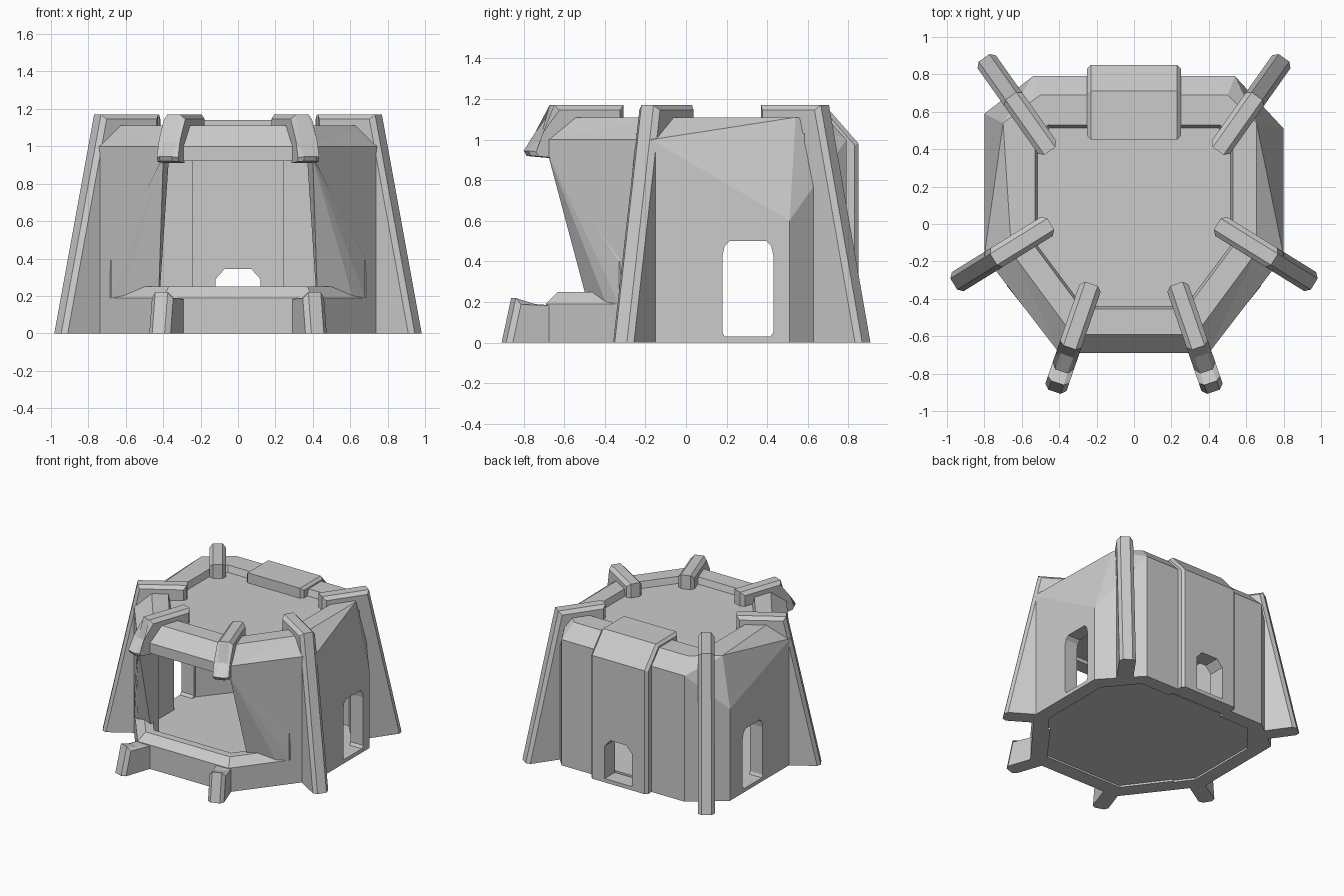
import bpy, bmesh
from mathutils import Vector

if "Cube" in bpy.data.objects:
    bpy.data.objects.remove(bpy.data.objects["Cube"])


def finish(name, bm):
    bmesh.ops.recalc_face_normals(bm, faces=bm.faces[:])
    me = bpy.data.meshes.new(name)
    bm.to_mesh(me)
    bm.free()
    ob = bpy.data.objects.new(name, me)
    bpy.context.collection.objects.link(ob)
    return ob


def loft(name, rings, tri=False):
    """Skin closed rings of equal point count, with end caps."""
    bm = bmesh.new()
    vs = [[bm.verts.new(p) for p in r] for r in rings]
    n = len(rings[0])
    for a, b in zip(vs, vs[1:]):
        for i in range(n):
            j = (i + 1) % n
            bm.faces.new((a[i], a[j], b[j], b[i]))
    bm.faces.new(vs[0][::-1])
    bm.faces.new(vs[-1])
    if tri:
        bmesh.ops.triangulate(bm, faces=[f for f in bm.faces if len(f.verts) == 4])
    return finish(name, bm)


def prism(name, prof, half, origin=(0, 0), d=(1, 0), path=(), bevel=0.025):
    """Upright (s, z) profile along direction d, thickened sideways; path edges are chamfered."""
    d = Vector(d).normalized()
    o, side = Vector(origin), Vector((-d.y, d.x))
    bm = bmesh.new()
    rows = []
    for h in (-half, half):
        rows.append([bm.verts.new((*(o + d * s + side * h), z)) for s, z in prof])
    n = len(prof)
    bm.faces.new(rows[0])
    bm.faces.new(rows[1][::-1])
    for i in range(n):
        j = (i + 1) % n
        bm.faces.new((rows[0][i], rows[1][i], rows[1][j], rows[0][j]))
    if path:
        edges = [bm.edges.get((r[a], r[b])) for r in rows for a, b in zip(path, path[1:])]
        bmesh.ops.bevel(bm, geom=edges, offset=bevel, segments=1, affect='EDGES', profile=0.5)
    return finish(name, bm)


def hull(name, pts):
    bm = bmesh.new()
    for p in pts:
        bm.verts.new(p)
    res = bmesh.ops.convex_hull(bm, input=bm.verts[:])
    junk = [g for g in res["geom_interior"] if isinstance(g, bmesh.types.BMVert)]
    bmesh.ops.delete(bm, geom=junk, context='VERTS')
    bmesh.ops.dissolve_limit(bm, angle_limit=0.01, verts=bm.verts[:], edges=bm.edges[:])
    return finish(name, bm)


def cut(target, cutters):
    for c in cutters:
        c.hide_render = True
        m = target.modifiers.new("cut", 'BOOLEAN')
        m.operation, m.solver, m.object = 'DIFFERENCE', 'EXACT', c
        bpy.context.view_layer.objects.active = target
        bpy.ops.object.modifier_apply(modifier=m.name)


def mirrored(right):
    """Right-hand outline, front to back, completed with its mirror image."""
    return right + [(-p[0], *p[1:]) for p in reversed(right)]


# body shell: walls, sloping eaves, flat rim, sunken roof
base = mirrored([(.40, -.69, 0), (.80, -.17, 0), (.80, .51, 0), (.54, .79, 0)])
base[5] = (-.80, .59, 0)
eave_z = [1, 1, .6, 1, 1, .73, 1, 1]
eave = [(p[0], p[1], z) for p, z in zip(base, eave_z)]
roof = mirrored([(.33, -.59, 1.11), (.655, -.15, 1.11), (.655, .54, 1.11), (.50, .69, 1.11)])
roof[5] = (-.70, .54, 1.11)
rim = mirrored([(.28, -.455, 1.11), (.53, -.12, 1.11), (.53, .46, 1.11), (.46, .53, 1.11)])
sunk = [(x * .975, y * .97, 1.06) for x, y, z in rim]
body = loft("body_shell", [base, eave, roof, rim, sunk], tri=True)

# back panel running over the roof edge
panel = prism("back_panel", [(.72, 0), (.72, 1.04), (.45, 1.04), (.45, 1.14), (.71, 1.14), (.85, .98), (.85, 0)],
              .25, d=(0, 1), path=(2, 3, 4, 5, 6), bevel=.02)

# cutters: interior, rear alcove, wide front opening, side doors, back door
inner = mirrored([(.35, -.58), (.69, -.13), (.69, .45), (.50, .68)])
interior = loft("cut_interior", [[(*p, -.1) for p in inner], [(*p, .95) for p in inner]])
alcove = prism("cut_alcove", [(-.24, -.1), (.24, -.1), (.24, .92), (-.24, .92)], .12, origin=(0, .62))
opening = prism("cut_opening", [(-.69, .19), (.69, .19), (.68, .40), (.41, .92), (-.41, .92), (-.68, .40)],
                .59, origin=(0, -.91))
side_door = prism("cut_side_doors",
                  [(.19, .03), (.415, .03), (.43, .05), (.43, .43), (.42, .475), (.395, .50),
                   (.215, .50), (.19, .475), (.18, .43), (.18, .05)], 1.5, d=(0, 1))
back_door = prism("cut_back_door",
                  [(-.12, .03), (.12, .03), (.12, .29), (.07, .345), (-.07, .345), (-.12, .29)],
                  .3, origin=(0, .8))
cut(body, [interior, alcove, opening, side_door, back_door])
cut(panel, [back_door])
for c in (interior, alcove, opening, side_door, back_door):
    bpy.data.objects.remove(c)

# floor slab
loft("floor", [[(x * 1.02, y * 1.02, z) for x, y in inner] for z in (.015, .03)])

# low front parapet with chamfered coping
outer = mirrored([(.68, -.326), (.40, -.69)])
mid = mirrored([(.63, -.29), (.37, -.63)])
back = mirrored([(.58, -.25), (.34, -.57)])
loft("front_parapet", [[(*o, .18), (*o, .19), (*m, .25), (*b, .25), (*b, 0), (*m, 0)]
                       for o, m, b in zip(outer, mid, back)])

# tapered jambs either side of the opening
for sx, side in ((1, "right"), (-1, "left")):
    pts = [(.40, -.68, .93), (.37, -.56, .93), (.38, -.45, .95), (.68, -.33, .40), (.68, -.33, .19),
           (.51, -.43, .38), (.41, -.50, .38), (.43, -.44, .25), (.43, -.44, .03), (.43, -.38, .03),
           (.66, -.12, .03), (.66, -.12, .95), (.66, -.33, .03)]
    hull(side + "_jamb", [(sx * x, y, z) for x, y, z in pts])

# six ribs: full buttresses at the sides and back, split ones at the front
buttress = [(.28, 0), (.28, 1.03), (0, 1.03), (0, 1.17), (.36, 1.17), (.61, 0)]
brow = [(.30, 1.03), (0, 1.03), (0, 1.17), (.36, 1.17), (.405, 1.02), (.495, .945), (.48, .92), (.36, .91)]
foot = [(.32, 0), (.32, .18), (.46, .19), (.56, .22), (.61, 0)]
for sx, side in ((1, "right"), (-1, "left")):
    for name, prof, org, d, path in (
            ("side_buttress", buttress, (.445, 0), (.528, -.327), (2, 3, 4, 5)),
            ("back_buttress", buttress, (.45, .39), (.35, .495), (2, 3, 4, 5)),
            ("front_brow", brow, (.227, -.32), (.198, -.575), (1, 2, 3, 4, 5, 6)),
            ("front_foot", foot, (.227, -.32), (.198, -.575), (2, 3, 4))):
        prism(f"{side}_{name}", prof, .06, (sx * org[0], org[1]), (sx * d[0], d[1]), path)
